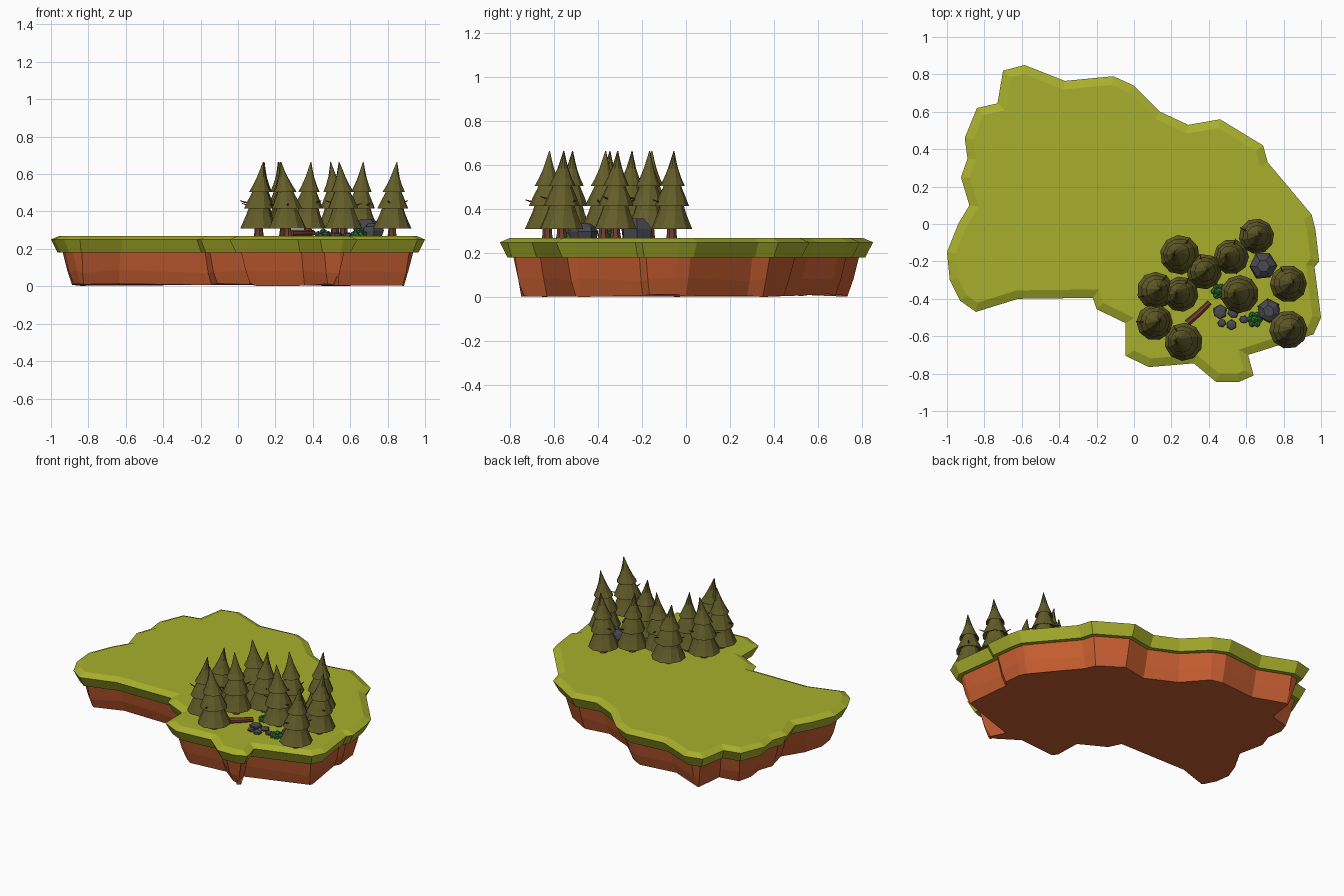
import bpy, bmesh, math, random
from mathutils import Vector, Matrix

if "Cube" in bpy.data.objects:
    bpy.data.objects.remove(bpy.data.objects["Cube"])

random.seed(4)


def material(name, rgb):
    m = bpy.data.materials.new(name)
    m.diffuse_color = (*rgb, 1)
    m.use_nodes = True
    m.node_tree.nodes["Principled BSDF"].inputs["Base Color"].default_value = m.diffuse_color
    return m


GRASS = material("grass", (0.39, 0.43, 0.025))
EARTH = material("earth", (0.56, 0.11, 0.03))
LEAF = material("needles", (0.125, 0.11, 0.022))
BARK = material("bark", (0.17, 0.05, 0.03))
STONE = material("stone", (0.065, 0.065, 0.08))
BUSH = material("bush", (0.03, 0.2, 0.035))


def finish(bm, name, mat):
    bmesh.ops.recalc_face_normals(bm, faces=bm.faces)
    me = bpy.data.meshes.new(name)
    bm.to_mesh(me)
    bm.free()
    me.materials.append(mat)
    ob = bpy.data.objects.new(name, me)
    bpy.context.collection.objects.link(ob)
    return ob


def skin(bm, rings):
    """Join equal-length rings of points into a capped shell."""
    rows = [[bm.verts.new(p) for p in r] for r in rings]
    n = len(rows[0])
    for a, b in zip(rows, rows[1:]):
        for i in range(n):
            j = (i + 1) % n
            bm.faces.new((a[i], a[j], b[j], b[i]))
    bm.faces.new(rows[0])
    bm.faces.new(rows[-1])


def tube(bm, path, radii, sides):
    rings = []
    for k, p in enumerate(path):
        a, b = path[max(k - 1, 0)], path[min(k + 1, len(path) - 1)]
        q = (Vector(b) - Vector(a)).to_track_quat('Z', 'Y')
        rings.append([Vector(p) + q @ Vector((radii[k] * math.cos(t * math.tau / sides),
                      radii[k] * math.sin(t * math.tau / sides), 0)) for t in range(sides)])
    skin(bm, rings)


# Island outline, clockwise from the back left
OUTLINE = [(-.70, .82), (-.585, .85), (-.37, .765), (-.11, .79), (0, .74), (.14, .60),
           (.29, .53), (.46, .56), (.69, .42), (.715, .33), (.95, .05), (.97, -.03),
           (.99, -.20), (.965, -.23), (1, -.50), (.96, -.59), (.61, -.70), (.64, -.81),
           (.56, -.845), (.44, -.845), (.32, -.745), (.08, -.765), (-.045, -.705),
           (-.045, -.53), (-.20, -.455), (-.22, -.395), (-.62, -.40), (-.845, -.47),
           (-.93, -.41), (-.985, -.30), (-1, -.15), (-.94, 0), (-.88, .10), (-.925, .25),
           (-.89, .35), (-.905, .46), (-.84, .62), (-.73, .645)]


def inset(d, z, jitter=0):
    pts, n = [], len(OUTLINE)
    for i in range(n):
        a, p, b = (Vector(OUTLINE[k % n]) for k in (i - 1, i, i + 1))
        u, v = (p - a).normalized(), (b - p).normalized()
        m = Vector((u.y + v.y, -u.x - v.x)) / max(1 + u.dot(v), .4)
        if m.length > 1.3:
            m *= 1.3 / m.length
        q = p + m * d
        pts.append((q.x, q.y, z + random.uniform(-jitter, jitter)))
    return pts


# Grass slab with a chamfered rim
bm = bmesh.new()
skin(bm, [inset(.035, .18), inset(0, .25), inset(.045, .27)])
finish(bm, "grass_top", GRASS)

# Earth underneath, tapering to a flat base
bm = bmesh.new()
skin(bm, [inset(.11, .008, .007), inset(.085, .08, .01), inset(.06, .188)])
finish(bm, "earth_base", EARTH)

# Pine profile: radius, height above the base of the skirt
PINE = [(.012, .025), (.095, 0), (.082, .03), (.064, .075), (.05, .12), (.078, .105),
        (.062, .145), (.044, .185), (.035, .21), (.057, .195), (.04, .23), (.023, .275),
        (.012, .315), (.002, .355)]
SIDES = 10


def pine(x, y, lean, scale, k):
    top = .31

    def centre(h):
        f = (h / .355) ** 2
        return x + lean * f, y + .01 * f

    rings = []
    turn = random.uniform(0, math.tau)
    for r, h in PINE:
        cx, cy = centre(h)
        rings.append([(cx + r * scale * math.cos(turn + t * math.tau / SIDES + h),
                       cy + r * scale * math.sin(turn + t * math.tau / SIDES + h),
                       top + h) for t in range(SIDES)])
    bm = bmesh.new()
    skin(bm, rings)
    finish(bm, f"pine_needles_{k}", LEAF)
    # Trunk and two crooked twigs
    bm = bmesh.new()
    tube(bm, [(x, y, .262), (x, y, .29), (x, y, .345)], [.027, .022, .02], 7)
    for a, h in ((turn, .14), (turn + 2.6, .125)):
        path = [(x + d * math.cos(a), y + d * math.sin(a), top + h + dz)
                for d, dz in ((.02, -.01), (.075, 0), (.10, .008))]
        tube(bm, path, [.005, .004, .002], 5)
    finish(bm, f"pine_trunk_{k}", BARK)


PINES = [(.655, -.065, .015, 1), (.52, -.175, -.025, 1), (.245, -.165, -.03, 1.12),
         (.375, -.255, .015, 1), (.25, -.375, -.02, 1), (.115, -.355, .025, 1.05),
         (.11, -.525, .025, 1.03), (.265, -.63, -.04, 1.08), (.565, -.375, -.025, 1.08),
         (.825, -.32, .025, 1.05), (.825, -.565, .025, 1.08)]
for k, args in enumerate(PINES):
    pine(*args, k)


def rock(name, x, y, r, h):
    bm = bmesh.new()
    rings = []
    turn = random.uniform(0, 6)
    for f, z in ((.9, -.005), (1, h * .45), (.85, h * .75), (.45, h)):
        rings.append([(x + r * f * math.cos(turn + t * math.tau / 6) * random.uniform(.88, 1.05),
                       y + r * f * math.sin(turn + t * math.tau / 6) * random.uniform(.88, 1.05),
                       .27 + z) for t in range(6)])
    skin(bm, rings)
    finish(bm, name, STONE)


# Two boulders and a scatter of flat stones
rock("boulder_back", .69, -.225, .078, .088)
rock("boulder_front", .72, -.465, .065, .065)
for k, (x, y, r) in enumerate([(.46, -.47, .042), (.53, -.475, .03), (.585, -.51, .024),
                               (.47, -.53, .024), (.52, -.54, .03)]):
    rock(f"stone_{k}", x, y, r, .018)


# Bushes made of small faceted clumps
def bush(name, x, y):
    bm = bmesh.new()
    for t in range(7):
        a = t * math.tau / 6
        d, z, r = (.027, .278, .019) if t < 6 else (0, .289, .022)
        bmesh.ops.create_icosphere(bm, subdivisions=1, radius=r, matrix=Matrix.Translation(
            (x + d * math.cos(a), y + d * math.sin(a), z)))
    finish(bm, name, BUSH)


bush("bush_front", .645, -.51)
bush("bush_middle", .455, -.36)

# Fallen log
bm = bmesh.new()
tube(bm, [(.285, -.53, .285), (.35, -.475, .286), (.405, -.42, .285)], [.019, .017, .015], 7)
finish(bm, "fallen_log", BARK)
